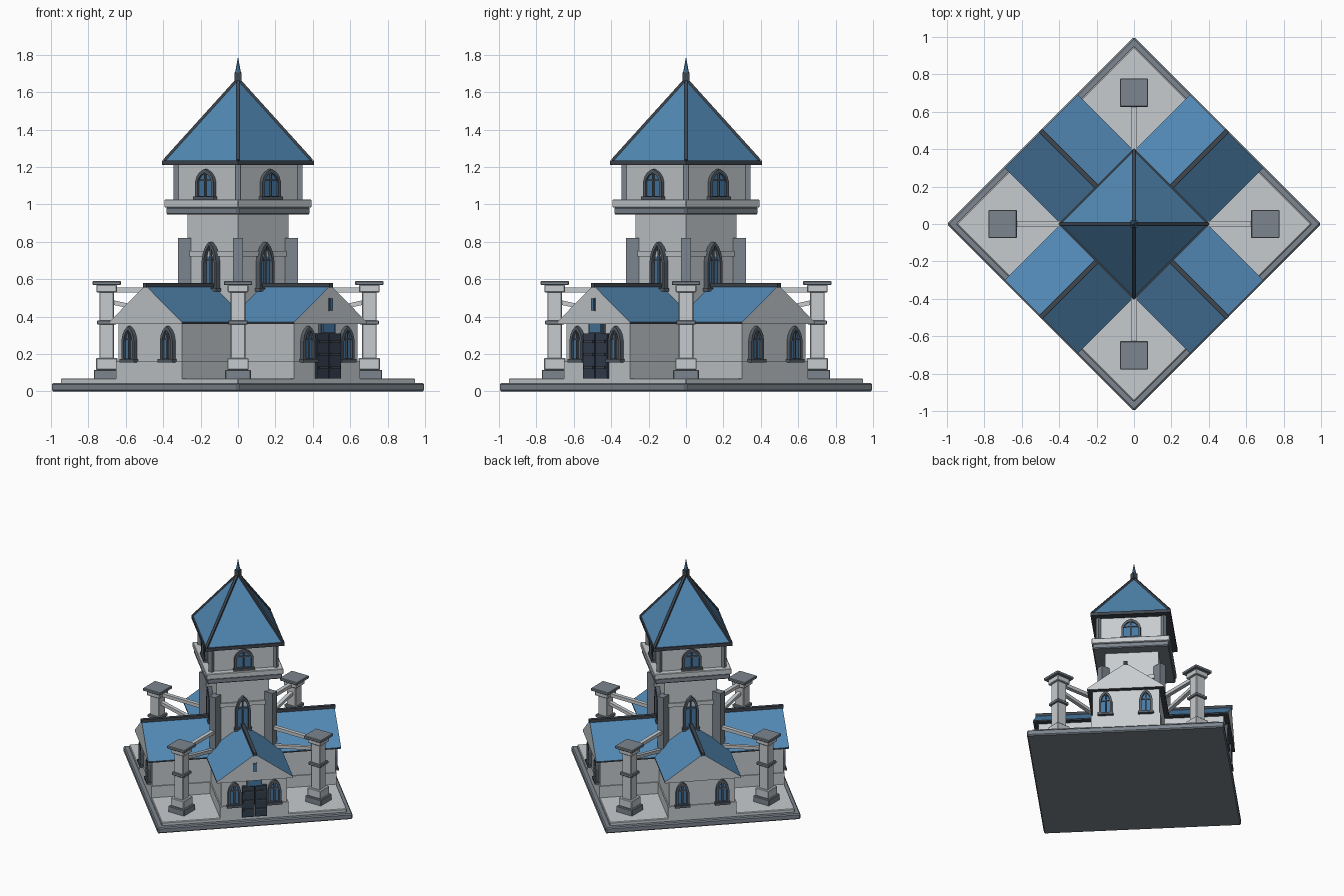
import bpy, bmesh, math
from mathutils import Matrix, Vector

if "Cube" in bpy.data.objects:
    bpy.data.objects.remove(bpy.data.objects["Cube"])

R2 = math.sqrt(2)
DIAG = [-45, 45, 135, 225]      # wing and tower face directions, first one holds the door
AXES = [0, 90, 180, 270]        # pier and tower corner directions


def material(name, col):
    m = bpy.data.materials.new(name)
    m.diffuse_color = (*col, 1)
    m.use_nodes = True
    m.node_tree.nodes["Principled BSDF"].inputs["Base Color"].default_value = m.diffuse_color
    return m


STONE = material("light stone", (0.57, 0.60, 0.62))
GREY = material("grey stone", (0.20, 0.235, 0.27))
ROOF = material("blue roof", (0.085, 0.25, 0.46))
SLATE = material("dark slate", (0.05, 0.062, 0.078))
FRAME = material("window frame", (0.095, 0.115, 0.14))
GLASS = material("blue glass", (0.06, 0.19, 0.37))
DOOR = material("dark door", (0.032, 0.05, 0.078))


def finish(name, bm, mats, angle=0, rule=None):
    """Turn a bmesh into an object, spun about z by angle degrees."""
    bmesh.ops.recalc_face_normals(bm, faces=bm.faces)
    if rule:
        for f in bm.faces:
            f.normal_update()
            f.material_index = rule(f.normal)
    bm.transform(Matrix.Rotation(math.radians(angle), 4, 'Z'))
    me = bpy.data.meshes.new(name)
    bm.to_mesh(me)
    bm.free()
    for m in mats:
        me.materials.append(m)
    ob = bpy.data.objects.new(name, me)
    bpy.context.scene.collection.objects.link(ob)
    return ob


def box(name, mat, x, y, z, angle=0, bevel=0):
    bm = bmesh.new()
    bmesh.ops.create_cube(bm, size=1)
    for v in bm.verts:
        v.co = [(r[0] + r[1]) / 2 + c * (r[1] - r[0]) for c, r in zip(v.co, (x, y, z))]
    if bevel:
        bmesh.ops.bevel(bm, geom=bm.edges[:], offset=bevel, segments=1, affect='EDGES')
    return finish(name, bm, [mat], angle)


def diamond(name, mat, corner, z0, z1, bevel=0):
    """Square block whose corners point along x and y."""
    h = corner / R2
    return box(name, mat, (-h, h), (-h, h), (z0, z1), 45, bevel)


def beam(name, mat, p, q, w, h, angle=0):
    p, q = Vector(p), Vector(q)
    bm = bmesh.new()
    bmesh.ops.create_cube(bm, size=1)
    bm.transform(Matrix.Translation((p + q) / 2) @ (q - p).to_track_quat('X', 'Z').to_matrix().to_4x4()
                 @ Matrix.Diagonal(((q - p).length, w, h, 1)))
    return finish(name, bm, [mat], angle)


def prism(name, mats, profile, x0, x1, angle, rule=None):
    """Extrude a (y, z) profile along x."""
    bm = bmesh.new()
    a = [bm.verts.new((x0, y, z)) for y, z in profile]
    b = [bm.verts.new((x1, y, z)) for y, z in profile]
    bm.faces.new(a)
    bm.faces.new(b)
    for i in range(len(a)):
        j = (i + 1) % len(a)
        bm.faces.new((a[i], a[j], b[j], b[i]))
    return finish(name, bm, mats, angle, rule)


def arch(y, z, w, h):
    """Pointed arch outline."""
    half = [(0.5, 0), (0.5, 0.58), (0.42, 0.75), (0.26, 0.89)]
    pts = half + [(0, 1)] + [(-u, v) for u, v in reversed(half)]
    return [(y + u * w, z + v * h) for u, v in pts]


def window(name, d, y, z, w, h, angle, depth=0.028):
    t = 0.016
    outer, inner = arch(y, z, w, h), arch(y, z + t, w - 2 * t, h - 2.3 * t)
    bm = bmesh.new()
    loops = [[bm.verts.new((x, *p)) for p in pts] for x, pts in
             ((d - 0.01, outer), (d + depth, outer), (d + depth, inner), (d, inner))]
    n = len(outer)
    for a, b in zip(loops, loops[1:]):
        for i in range(n):
            j = (i + 1) % n
            bm.faces.new((a[i], a[j], b[j], b[i]))
    finish(name + "_frame", bm, [FRAME], angle)
    prism(name + "_glass", [GLASS], inner, d - 0.005, d + 0.008, angle)
    box(name + "_mullion", FRAME, (d, d + 0.018), (y - 0.005, y + 0.005), (z + t, z + h - t), angle)
    box(name + "_crossbar", FRAME, (d, d + 0.015), (y - w / 2 + t, y + w / 2 - t),
        (z + h * 0.6, z + h * 0.6 + 0.008), angle)
    box(name + "_sill", FRAME, (d, d + depth + 0.008), (y - w / 2 - 0.008, y + w / 2 + 0.008),
        (z - 0.006, z + 0.012), angle)


# Stepped platform
diamond("platform_rim", GREY, 1.0, 0, 0.045, 0.008)
diamond("platform_floor", STONE, 0.95, 0.04, 0.07, 0.005)

# Four gabled wings
for k, a in enumerate(DIAG):
    box("wing_wall", STONE, (0.1, 0.665), (-0.24, 0.24), (0.06, 0.37), a)
    box("wing_plinth", STONE, (0.1, 0.673), (-0.248, 0.248), (0.06, 0.16), a)
    prism("wing_roof", [STONE, ROOF, SLATE],
          [(-0.276, 0.36), (0.276, 0.36), (0.276, 0.37), (0, 0.567), (-0.276, 0.37)], 0, 0.70, a,
          lambda n: 1 if n.z > 0.1 else (0 if abs(n.x) > 0.9 else 2))
    box("wing_ridge", SLATE, (0.1, 0.706), (-0.013, 0.013), (0.555, 0.58), a)
    for s in (-1, 1):
        window("wing_window", 0.665, s * 0.145, 0.16, 0.095, 0.19, a, 0.024)

# Double door with iron bands, transom and gable slot
a = DIAG[0]
for s in (-1, 1):
    y0, y1 = sorted((s * 0.003, s * 0.09))
    box("door_leaf", DOOR, (0.66, 0.688), (y0, y1), (0.07, 0.31), a)
    for z in (0.12, 0.19, 0.26):
        y0, y1 = sorted((s * 0.012, s * 0.08))
        box("door_band", SLATE, (0.68, 0.695), (y0, y1), (z, z + 0.016), a)
box("door_transom_frame", FRAME, (0.66, 0.682), (-0.055, 0.055), (0.31, 0.375), a)
box("door_transom_glass", GLASS, (0.66, 0.69), (-0.045, 0.045), (0.315, 0.37), a)
box("gable_slot_frame", FRAME, (0.69, 0.705), (-0.014, 0.014), (0.43, 0.50), a)
box("gable_slot_glass", GLASS, (0.69, 0.709), (-0.008, 0.008), (0.437, 0.493), a)

# Corner piers with flying beams reaching the tower buttresses
for a in AXES:
    for name, mat, h, z0, z1 in (("pier_foot", GREY, 0.069, 0.06, 0.115),
                                 ("pier_plinth", STONE, 0.057, 0.115, 0.178),
                                 ("pier_shaft", STONE, 0.039, 0.17, 0.54),
                                 ("pier_band", GREY, 0.052, 0.357, 0.38),
                                 ("pier_neck", STONE, 0.055, 0.53, 0.57),
                                 ("pier_cap", GREY, 0.076, 0.568, 0.59)):
        box(name, mat, (0.702 - h, 0.702 + h), (-h, h), (z0, z1), a, 0.004)
    beam("upper_flying_beam", STONE, (0.28, 0, 0.543), (0.68, 0, 0.543), 0.03, 0.026, a)
    beam("lower_flying_beam", STONE, (0.28, 0, 0.39), (0.68, 0, 0.478), 0.03, 0.024, a)
    box("tower_buttress", GREY, (0.25, 0.32), (-0.026, 0.026), (0.06, 0.82), a)

# Tower shaft, string course and gallery
diamond("tower_shaft", STONE, 0.27, 0.06, 0.96)
diamond("tower_string_course", STONE, 0.285, 0.72, 0.75)
diamond("gallery_floor", GREY, 0.386, 0.945, 0.985, 0.006)
diamond("gallery_parapet", STONE, 0.396, 0.983, 1.026, 0.004)
diamond("tower_upper_room", STONE, 0.332, 1.02, 1.215)
for a in DIAG:
    window("tower_window", 0.191, 0, 0.54, 0.11, 0.26, a, 0.03)
    window("upper_window", 0.235, 0, 1.03, 0.138, 0.16, a, 0.02)
for a in AXES:
    box("upper_corner_post", GREY, (0.315, 0.345), (-0.014, 0.014), (1.02, 1.215), a)

# Pyramid roof with hip ribs and spire
diamond("tower_eave", SLATE, 0.406, 1.21, 1.235)
bm = bmesh.new()
bmesh.ops.create_cone(bm, cap_ends=True, segments=4, radius1=0.392, radius2=0, depth=0.435,
                      matrix=Matrix.Translation((0, 0, 1.4525)))
# align the roof corners with the x and y axes
first = max(bm.verts, key=lambda v: v.co.xy.length)
finish("tower_roof", bm, [ROOF], -math.degrees(math.atan2(first.co.y, first.co.x)))
for a in AXES:
    beam("roof_hip_rib", SLATE, (0.395, 0, 1.235), (0, 0, 1.672), 0.018, 0.014, a)
box("finial_block", SLATE, (-0.018, 0.018), (-0.018, 0.018), (1.655, 1.705))
bm = bmesh.new()
bmesh.ops.create_cone(bm, cap_ends=True, segments=8, radius1=0.016, radius2=0, depth=0.088,
                      matrix=Matrix.Translation((0, 0, 1.747)))
finish("finial_spire", bm, [ROOF])
